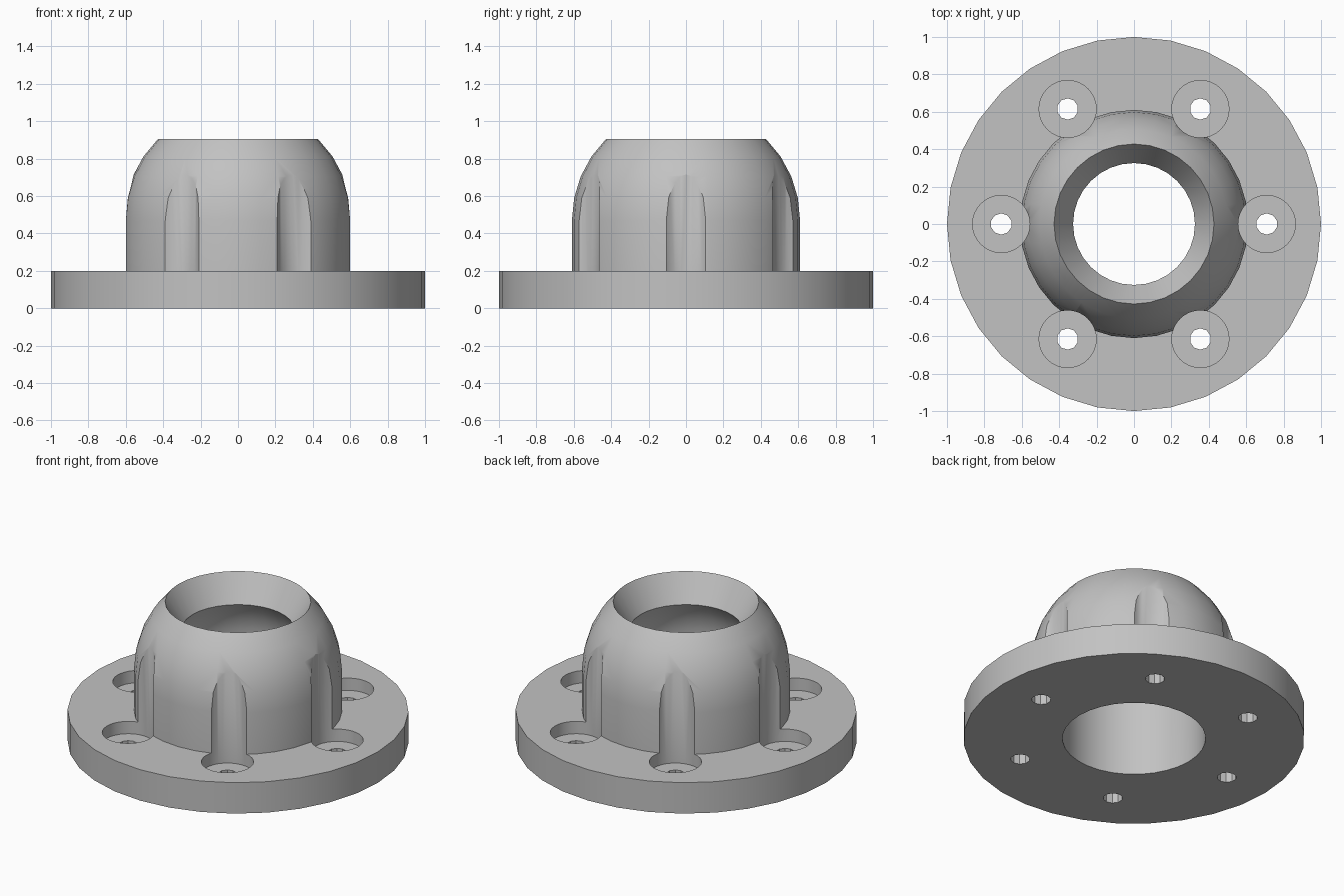
import bpy, bmesh
from math import pi, sin, cos, asin, radians
from mathutils import Matrix, Vector

cube = bpy.data.objects.get("Cube")
if cube:
    bpy.data.objects.remove(cube, do_unlink=True)

SIDES = 32
FLANGE_TOP, SPRING_Z, RIM_Z, THROAT_Z = 0.2, 0.47, 0.905, 0.735
OUTER_R, BORE_R = 0.61, 0.42
BOLT_CIRCLE, BOLTS = 0.71, 6

grey = bpy.data.materials.new("plain grey")
grey.use_nodes = True
colour = (0.54, 0.54, 0.54, 1)
grey.diffuse_color = colour
grey.node_tree.nodes["Principled BSDF"].inputs["Base Color"].default_value = colour


def add_object(name, bm):
    bmesh.ops.recalc_face_normals(bm, faces=bm.faces)
    mesh = bpy.data.meshes.new(name)
    bm.to_mesh(mesh)
    bm.free()
    mesh.materials.append(grey)
    obj = bpy.data.objects.new(name, mesh)
    bpy.context.collection.objects.link(obj)
    return obj


def dome_arc(radius, top_z, steps=4):
    """Radius and height pairs from the spring line up to top_z."""
    end = asin((top_z - SPRING_Z) / radius)
    return [(radius * cos(end * i / steps), SPRING_Z + radius * sin(end * i / steps))
            for i in range(steps + 1)]


def bolt_cutter(name, radius, bottom, top, sides):
    """Upright cylinders around the bolt circle."""
    bm = bmesh.new()
    for i in range(BOLTS):
        a = 2 * pi * i / BOLTS
        place = Matrix.Translation((BOLT_CIRCLE * cos(a), BOLT_CIRCLE * sin(a), (bottom + top) / 2))
        bmesh.ops.create_cone(bm, cap_ends=True, segments=sides, radius1=radius,
                              radius2=radius, depth=top - bottom, matrix=place)
    obj = add_object(name, bm)
    obj.hide_render = True
    return obj


# Flange and hollow dome, revolved from one closed profile
profile = [(1, 0), (1, FLANGE_TOP), (OUTER_R, FLANGE_TOP)]
profile += dome_arc(OUTER_R, RIM_Z)
profile += reversed(dome_arc(BORE_R, THROAT_Z))
profile += [(BORE_R, 0)]
bm = bmesh.new()
verts = [bm.verts.new((r, 0, z)) for r, z in profile]
edges = [bm.edges.new((v, verts[(i + 1) % len(verts)])) for i, v in enumerate(verts)]
bmesh.ops.spin(bm, geom=verts + edges, cent=Vector(), axis=(0, 0, 1),
               angle=2 * pi, steps=SIDES, use_merge=True)
bmesh.ops.remove_doubles(bm, verts=bm.verts, dist=0.0001)
housing = add_object("flanged_dome_housing", bm)

# Counterbores that also groove the dome, then the bolt holes
cutters = [bolt_cutter("counterbore_cutter", 0.153, 0.12, 1.2, SIDES),
           bolt_cutter("bolt_hole_cutter", 0.057, -0.1, 0.5, 10)]
bpy.context.view_layer.objects.active = housing
for cutter in cutters:
    mod = housing.modifiers.new(cutter.name, "BOOLEAN")
    mod.operation = "DIFFERENCE"
    mod.solver = "EXACT"
    mod.object = cutter
    bpy.ops.object.modifier_apply(modifier=mod.name)
    bpy.data.objects.remove(cutter, do_unlink=True)

# Smooth round walls with crisp rims
bpy.ops.object.select_all(action="DESELECT")
housing.select_set(True)
bpy.ops.object.shade_smooth_by_angle(angle=radians(30))
